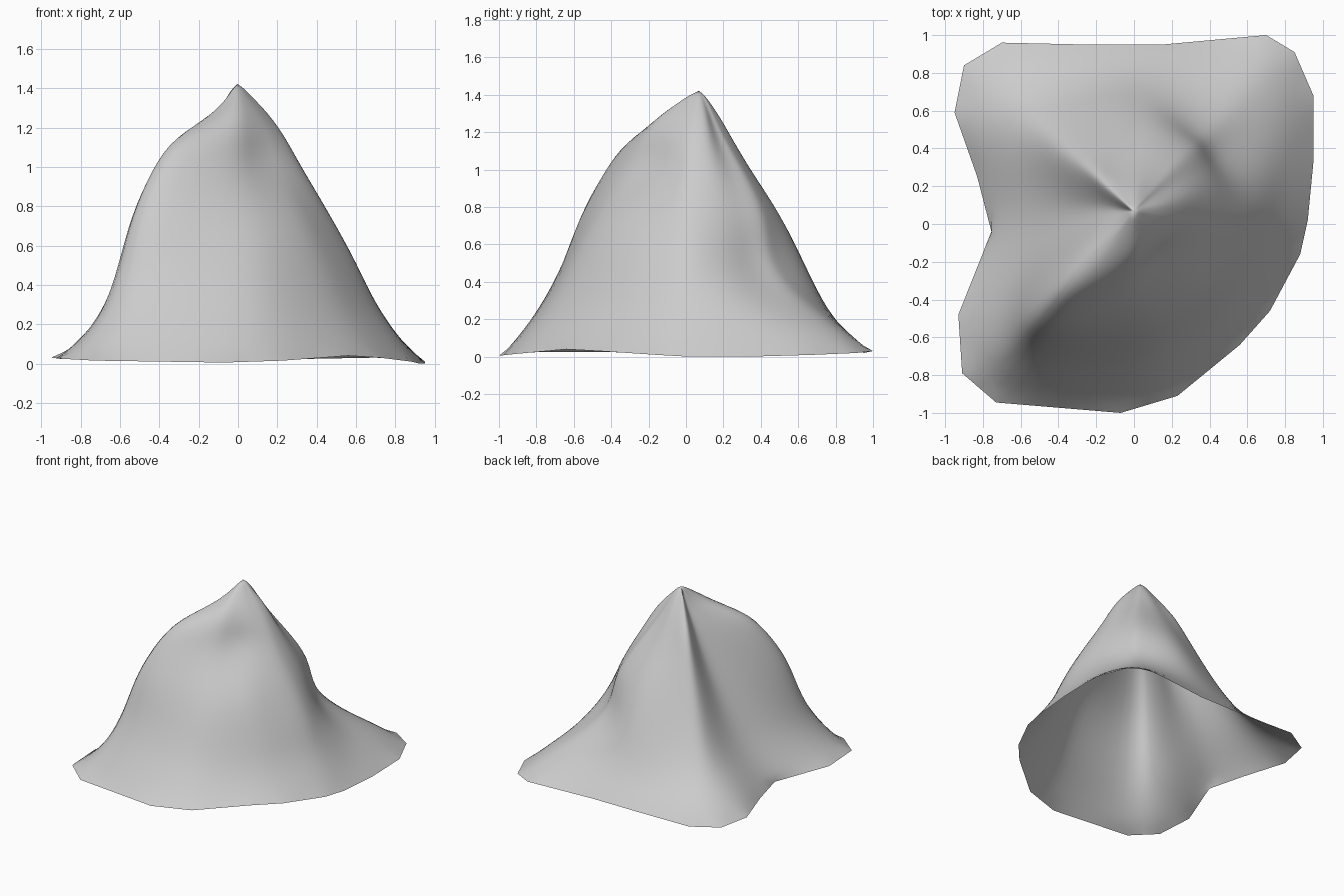
import bpy, bmesh
from mathutils import Vector

if "Cube" in bpy.data.objects:
    bpy.data.objects.remove(bpy.data.objects["Cube"])

# Heights of the contour rings above the base, and the summit
LEVELS = [.15, .30, .50, .75, 1.0, 1.15, 1.27, 1.36]
AXIS = Vector((-.005, .07, 0))
SUMMIT_Z = 1.435

# Slope profiles: how far out each ring sits, as a share of the base distance
PROFILES = {
    "foot":           [.85, .62, .43, .42, .265, .165, .10, .055],
    "right_shoulder": [.84, .74, .57, .48, .34, .25, .17, .07],
    "right_face":     [.88, .77, .68, .525, .355, .27, .175, .08],
    "right_bend":     [.88, .77, .68, .53, .31, .26, .18, .08],
    "front_right":    [.88, .78, .69, .57, .28, .255, .19, .09],
    "front":          [.88, .77, .68, .55, .295, .265, .21, .10],
    "front_hollow":   [.88, .77, .67, .55, .38, .32, .24, .11],
    "front_ridge":    [.92, .83, .73, .67, .53, .42, .20, .07],
    "left_shoulder":  [.86, .76, .70, .635, .51, .38, .11, .04],
    "shoulder_wall":  [.83, .69, .59, .49, .35, .22, .09, .04],
    "valley":         [.86, .71, .55, .38, .24, .16, .07, .03],
    "valley_side":    [.84, .66, .51, .36, .22, .14, .07, .03],
    "ridge_side":     [.80, .62, .48, .36, .23, .16, .09, .04],
    "back_ridge":     [.77, .63, .51, .39, .28, .21, .12, .06],
    "back_slope":     [.84, .72, .60, .46, .30, .20, .13, .06],
    "back_bulge":     [.87, .77, .68, .53, .32, .22, .14, .07],
}

# Base outline counter-clockwise: x, y, z, and the slope above the point
RIBS = [
    (.85, .91, .02, "foot"), (.95, .68, .01, "foot"),
    (.95, .33, 0, "right_shoulder"), (.92, .02, 0, "right_face"),
    (.88, -.16, .01, "right_face"), (.72, -.46, .03, "right_bend"),
    (.56, -.64, .04, "front_right"), (.23, -.91, .015, "front"),
    (-.07, -1.0, .005, "front_hollow"), (-.73, -.945, .015, "front_ridge"),
    (-.91, -.79, .025, "left_shoulder"), (-.93, -.48, .025, "shoulder_wall"),
    (-.755, -.04, .02, "valley"), (-.83, .25, .02, "valley_side"),
    (-.95, .59, .03, "ridge_side"), (-.90, .84, .03, "back_ridge"),
    (-.70, .96, .03, "back_ridge"), (-.25, .95, .02, "back_slope"),
    (.15, .95, .02, "back_bulge"), (.70, 1.0, .03, "foot"),
]

# Mountain shell, open underneath
bm = bmesh.new()
edge_crease = bm.edges.layers.float.new("crease_edge")
vert_crease = bm.verts.layers.float.new("crease_vert")
rings = [[bm.verts.new((x, y, z)) for x, y, z, _ in RIBS]]
for i, height in enumerate(LEVELS):
    ring = []
    for x, y, _, name in RIBS:
        p = AXIS.lerp(Vector((x, y, 0)), PROFILES[name][i])
        ring.append(bm.verts.new((p.x, p.y, height)))
    rings.append(ring)
top = bm.verts.new((AXIS.x, AXIS.y, SUMMIT_Z))

n = len(RIBS)
for low, high in zip(rings, rings[1:]):
    for k in range(n):
        j = (k + 1) % n
        bm.faces.new((low[k], low[j], high[j], high[k]))
for k in range(n):
    bm.faces.new((rings[-1][k], rings[-1][(k + 1) % n], top))

# Keep the base outline angular when the slopes are smoothed
for e in bm.edges:
    if e.is_boundary:
        e[edge_crease] = 1.0
for v in rings[0]:
    v[vert_crease] = 1.0
for f in bm.faces:
    f.smooth = True

mesh = bpy.data.meshes.new("mountain")
bm.to_mesh(mesh)
bm.free()
mountain = bpy.data.objects.new("mountain", mesh)
bpy.context.collection.objects.link(mountain)
sub = mountain.modifiers.new("smooth_slopes", "SUBSURF")
sub.levels = sub.render_levels = 2
